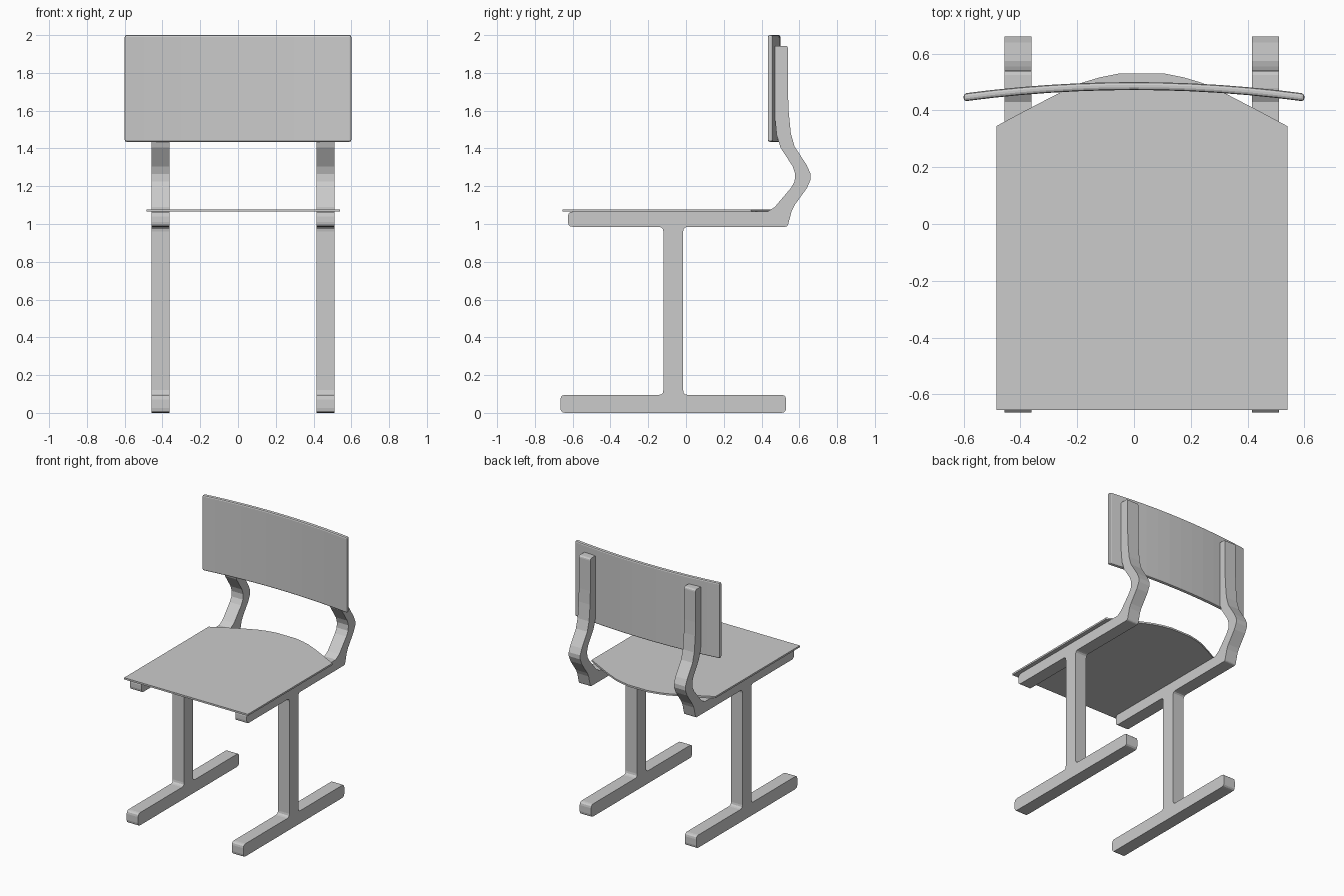
import bpy, bmesh
from mathutils import Vector

if "Cube" in bpy.data.objects:
    bpy.data.objects.remove(bpy.data.objects["Cube"])


def rounded(points, steps=3):
    """Round the corners of a 2D outline given as (u, v) or (u, v, radius)."""
    out = []
    for i, p in enumerate(points):
        c = Vector(p[:2])
        if len(p) < 3:
            out.append(c)
            continue
        a = (Vector(points[i - 1][:2]) - c).normalized() * p[2] + c
        b = (Vector(points[(i + 1) % len(points)][:2]) - c).normalized() * p[2] + c
        for k in range(steps + 1):
            t = k / steps
            out.append((1 - t) ** 2 * a + 2 * t * (1 - t) * c + t * t * b)
    return out


def prism(name, outline, place, depth):
    """Extrude an outline, placed in space by place(u, v), along depth."""
    bm = bmesh.new()
    face = bm.faces.new([bm.verts.new(place(u, v)) for u, v in outline])
    ext = bmesh.ops.extrude_face_region(bm, geom=[face], use_keep_orig=True)
    moved = [g for g in ext["geom"] if isinstance(g, bmesh.types.BMVert)]
    bmesh.ops.translate(bm, vec=depth, verts=moved)
    bmesh.ops.recalc_face_normals(bm, faces=bm.faces)
    mesh = bpy.data.meshes.new(name)
    bm.to_mesh(mesh)
    bm.free()
    obj = bpy.data.objects.new(name, mesh)
    bpy.context.collection.objects.link(obj)
    return obj


def bevel(obj, width, segments=2):
    mod = obj.modifiers.new("bevel", "BEVEL")
    mod.width = width
    mod.segments = segments
    mod.limit_method = "ANGLE"
    mod.angle_limit = 0.7


# Side frames: foot, post, seat rail and bent back upright in one profile (y, z)
profile = rounded([
    (-0.665, 0.0, 0.025), (0.53, 0.0, 0.025), (0.53, 0.095, 0.025),
    (-0.015, 0.095, 0.025), (-0.015, 0.985, 0.025),
    (0.537, 0.985, 0.012), (0.56, 1.07), (0.575, 1.10), (0.64, 1.19), (0.66, 1.235),
    (0.66, 1.265), (0.64, 1.31), (0.575, 1.41), (0.555, 1.48), (0.543, 1.60), (0.54, 1.70),
    (0.54, 1.943, 0.015), (0.465, 1.943, 0.015),
    (0.466, 1.70), (0.472, 1.55), (0.48, 1.47), (0.50, 1.405), (0.565, 1.305),
    (0.578, 1.265), (0.575, 1.225), (0.555, 1.19), (0.47, 1.09), (0.43, 1.065),
    (-0.625, 1.065, 0.025), (-0.625, 0.985, 0.025),
    (-0.12, 0.985, 0.025), (-0.12, 0.095, 0.025), (-0.665, 0.095, 0.025),
])
for side, x in (("left", -0.457), ("right", 0.415)):
    prism(side + "_frame", profile, lambda y, z: (x, y, z), (0.095, 0, 0))

# Seat: thin panel with a curved rear edge
cx = 0.0275
half = [(0.5125, -0.655), (0.5125, 0.345), (0.40, 0.405), (0.30, 0.457),
        (0.21, 0.498), (0.15, 0.516), (0.08, 0.53)]
outline = [(cx + x, y) for x, y in half] + [(cx - x, y) for x, y in reversed(half)]
prism("seat", outline, lambda x, y: (x, y, 1.065), (0, 0, 0.013))

# Backrest: gently curved panel with softened edges
n = 12
xs = [-0.6 + 1.2 * i / n for i in range(n + 1)]
bow = lambda x: -0.040 * (x / 0.6) ** 2
outline = [(x, 0.472 + bow(x)) for x in xs] + [(x, 0.50 + bow(x)) for x in reversed(xs)]
back = prism("backrest", outline, lambda x, y: (x, y, 1.435), (0, 0, 0.565))
bevel(back, 0.01)
